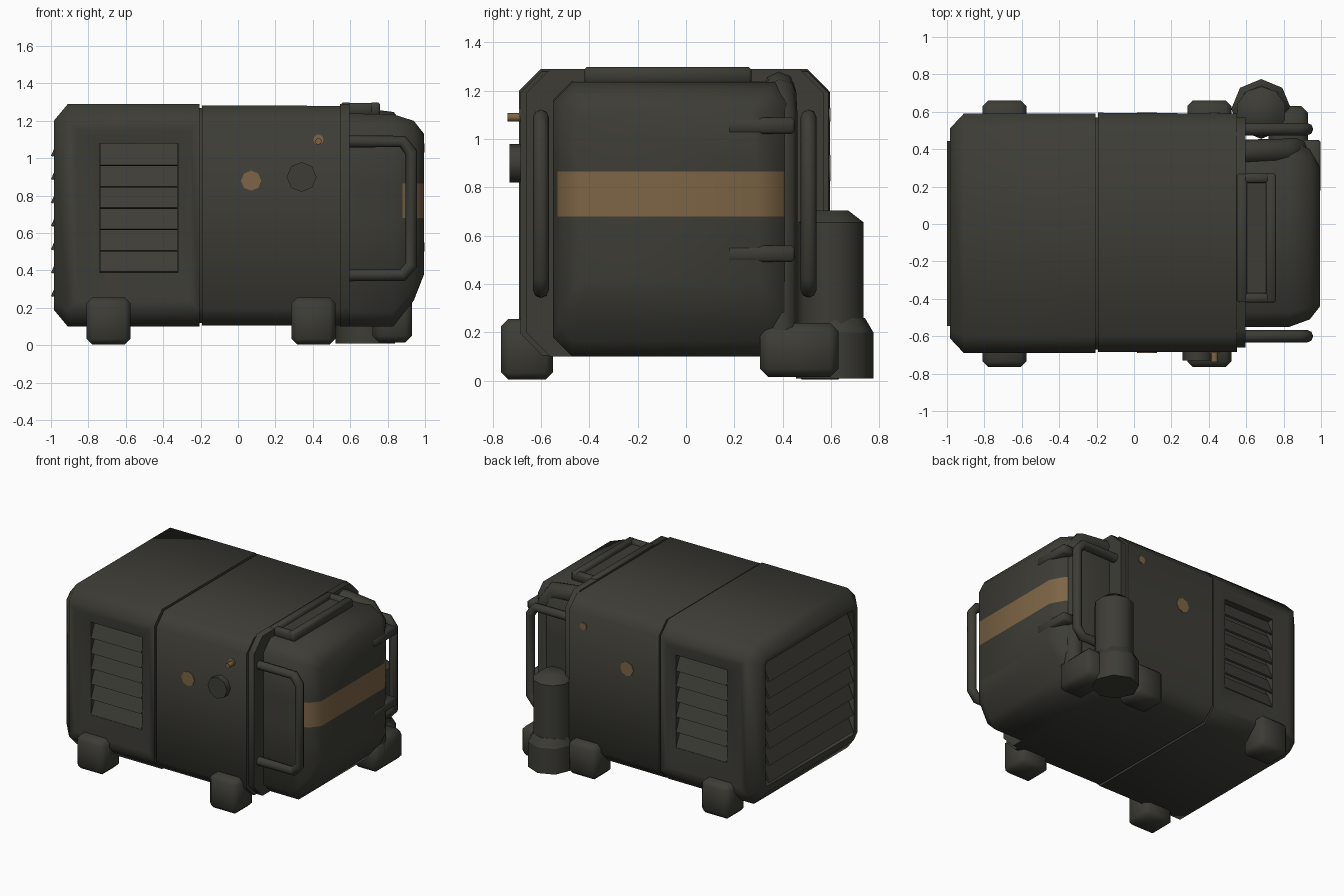
import bpy, bmesh, math
from mathutils import Matrix, Vector

if "Cube" in bpy.data.objects:
    bpy.data.objects.remove(bpy.data.objects["Cube"])

CY = -0.05  # centre line of the housing in y


def material(name, rgb):
    m = bpy.data.materials.new(name)
    m.diffuse_color = (*rgb, 1)
    m.use_nodes = True
    m.node_tree.nodes["Principled BSDF"].inputs["Base Color"].default_value = m.diffuse_color
    return m


OLIVE = material("dark olive", (0.047, 0.046, 0.037))
BROWN = material("worn brown", (0.205, 0.13, 0.06))


def finish(name, bm, mats=(OLIVE,), angle=55):
    bmesh.ops.recalc_face_normals(bm, faces=bm.faces)
    me = bpy.data.meshes.new(name)
    bm.to_mesh(me)
    bm.free()
    ob = bpy.data.objects.new(name, me)
    bpy.context.collection.objects.link(ob)
    for m in mats:
        me.materials.append(m)
    bpy.ops.object.select_all(action='DESELECT')
    ob.select_set(True)
    bpy.context.view_layer.objects.active = ob
    bpy.ops.object.shade_smooth_by_angle(angle=math.radians(angle))
    return ob


def loft(rings):
    """Chamfered rectangles (x, y0, y1, z0, z1, chamfer) joined along x."""
    bm = bmesh.new()
    loops = []
    for x, a, b, c, d, k in rings:
        pts = [(a + k, c), (b - k, c), (b, c + k), (b, d - k),
               (b - k, d), (a + k, d), (a, d - k), (a, c + k)]
        loops.append([bm.verts.new((x, y, z)) for y, z in pts])
    for p, q in zip(loops, loops[1:]):
        for i in range(8):
            bm.faces.new((p[i], p[(i + 1) % 8], q[(i + 1) % 8], q[i]))
    bm.faces.new(loops[0])
    bm.faces.new(loops[-1])
    bmesh.ops.recalc_face_normals(bm, faces=bm.faces)
    return bm


def box(name, x, y, z, bevel=0.0, rot=None, mat=OLIVE):
    bm = bmesh.new()
    bmesh.ops.create_cube(bm, size=1)
    bmesh.ops.scale(bm, vec=(x[1] - x[0], y[1] - y[0], z[1] - z[0]), verts=bm.verts)
    if bevel:
        bmesh.ops.bevel(bm, geom=bm.edges[:], offset=bevel, segments=1, affect='EDGES')
    if rot:
        bmesh.ops.rotate(bm, matrix=Matrix.Rotation(rot[0], 3, rot[1]), verts=bm.verts)
    bmesh.ops.translate(bm, vec=((x[0] + x[1]) / 2, (y[0] + y[1]) / 2, (z[0] + z[1]) / 2), verts=bm.verts)
    return finish(name, bm, (mat,), 50 if bevel else 30)


def cyl(name, centre, r, depth, axis='Z', sides=8, r2=None, mat=OLIVE):
    bm = bmesh.new()
    bmesh.ops.create_cone(bm, cap_ends=True, segments=sides, radius1=r,
                          radius2=r if r2 is None else r2, depth=depth)
    if axis == 'Y':
        bmesh.ops.rotate(bm, matrix=Matrix.Rotation(math.pi / 2, 3, 'X'), verts=bm.verts)
    bmesh.ops.translate(bm, vec=centre, verts=bm.verts)
    return finish(name, bm, (mat,), 50)


def tube(name, pts, r):
    cu = bpy.data.curves.new(name, 'CURVE')
    cu.dimensions = '3D'
    cu.bevel_depth, cu.bevel_resolution, cu.use_fill_caps = r, 2, True
    sp = cu.splines.new('POLY')
    sp.points.add(len(pts) - 1)
    for p, co in zip(sp.points, pts):
        p.co = (*co, 1)
    ob = bpy.data.objects.new(name, cu)
    bpy.context.collection.objects.link(ob)
    cu.materials.append(OLIVE)
    bpy.ops.object.select_all(action='DESELECT')
    ob.select_set(True)
    bpy.context.view_layer.objects.active = ob
    bpy.ops.object.convert(target='MESH')
    bpy.ops.object.shade_smooth_by_angle(angle=math.radians(55))


# Rear housing half, with side louvre recesses and an end grille recess
bm = loft([(-0.985, -0.61, 0.51, 0.19, 1.20, 0.04), (-0.91, -0.69, 0.59, 0.10, 1.29, 0.09),
           (-0.205, -0.69, 0.59, 0.10, 1.29, 0.09)])
sides = [f for f in bm.faces if abs(f.normal.y) > 0.99]
end = [f for f in bm.faces if f.normal.x < -0.99]
for f in sides:
    bmesh.ops.inset_individual(bm, faces=[f], thickness=0.07)
    bmesh.ops.inset_individual(bm, faces=[f], thickness=0.04)
    s = math.copysign(1, f.calc_center_median().y - CY)
    for v in f.verts:
        v.co = (-0.74 if v.co.x < -0.55 else -0.32, v.co.y - s * 0.015, 0.39 if v.co.z < 0.7 else 1.08)
    bmesh.ops.inset_individual(bm, faces=[f], thickness=0.001)
    for v in f.verts:
        v.co.y -= s * 0.07
for f in end:
    bmesh.ops.inset_individual(bm, faces=[f], thickness=0.045)
    bmesh.ops.inset_individual(bm, faces=[f], thickness=0.012)
    for v in f.verts:
        v.co.x += 0.05
finish("rear_housing", bm)

# Front housing half, flange and seam core
finish("front_housing", loft([(-0.193, -0.685, 0.595, 0.105, 1.283, 0.09),
                              (0.55, -0.685, 0.59, 0.105, 1.28, 0.09)]))
finish("seam_core", loft([(-0.25, -0.67, 0.57, 0.12, 1.27, 0.09), (-0.15, -0.67, 0.57, 0.12, 1.27, 0.09)]))
finish("end_flange", loft([(0.545, -0.66, 0.57, 0.10, 1.29, 0.1), (0.595, -0.66, 0.57, 0.10, 1.29, 0.1)]))

# End cap with the painted band cut into it
bm = loft([(0.56, -0.55, 0.45, 0.10, 1.24, 0.08), (0.83, -0.55, 0.45, 0.10, 1.235, 0.08),
           (0.94, -0.51, 0.40, 0.24, 1.20, 0.06), (0.995, -0.44, 0.30, 0.38, 1.13, 0.03)])
for co, no in (((0, 0, 0.68), (0, 0, 1)), ((0, 0, 0.865), (0, 0, 1)), ((0.88, 0, 0), (1, 0, 0))):
    bmesh.ops.bisect_plane(bm, geom=bm.verts[:] + bm.edges[:] + bm.faces[:], plane_co=co, plane_no=no)
for f in bm.faces:
    c = f.calc_center_median()
    f.material_index = int(0.68 < c.z < 0.865 and c.x > 0.88)
finish("end_cap", bm, (OLIVE, BROWN))

# Louvre slats on both sides and on the rear end
for s, y, name in ((-1, -0.645, "front"), (1, 0.545, "back")):
    for i in range(6):
        z = 0.45 + i * 0.114
        box(f"{name}_louvre_{i + 1}", (-0.737, -0.323), (y - 0.007, y + 0.007),
            (z - 0.065, z + 0.065), rot=(s * 0.42, 'X'))
for i in range(7):
    z = 0.32 + i * 0.125
    box(f"end_louvre_{i + 1}", (-0.974, -0.96), (-0.545, 0.445), (z - 0.065, z + 0.065), rot=(0.42, 'Y'))

# Feet
for x0 in (-0.81, 0.285):
    for y, side in (((-0.765, -0.55), "front"), ((0.45, 0.66), "back")):
        box(f"{side}_foot", (x0, x0 + 0.235), y, (0.005, 0.255), 0.03)

# Side handles
for y in (-0.60, 0.507):
    tube("side_handle", [(0.57, y, 1.09), (0.88, y, 1.09), (0.927, y, 1.03), (0.927, y, 0.43),
                         (0.88, y, 0.375), (0.57, y, 0.375)], 0.033)

# Top hatch: frame of four bars around a recessed plate
box("top_hatch_plate", (0.57, 0.74), (-0.40, 0.25), (1.22, 1.27))
for x in ((0.55, 0.605), (0.705, 0.76)):
    box("top_hatch_long_bar", x, (-0.42, 0.27), (1.23, 1.298), 0.01)
for y in ((-0.42, -0.37), (0.22, 0.27)):
    box("top_hatch_short_bar", (0.56, 0.75), y, (1.23, 1.296), 0.01)

# Canister, its foot, elbow block and riser pipe with brackets
cyl("canister", (0.68, 0.60, 0.37), 0.135, 0.57, sides=10)
cyl("canister_top", (0.68, 0.60, 0.68), 0.135, 0.05, sides=10, r2=0.07)
cyl("canister_base", (0.68, 0.615, 0.105), 0.16, 0.19, sides=8)
cyl("canister_base_top", (0.68, 0.615, 0.23), 0.16, 0.06, sides=8, r2=0.125)
box("elbow_block", (0.72, 0.93), (0.305, 0.63), (0.015, 0.24), 0.035)
tube("riser_pipe", [(0.865, 0.395, 0.15), (0.865, 0.395, 1.10), (0.80, 0.39, 1.19), (0.56, 0.385, 1.215)], 0.066)
for z in (0.525, 1.055):
    box("pipe_bracket", (0.90, 0.998), (0.17, 0.45), (z - 0.034, z + 0.034), 0.012)

# Dial, tap and painted spots
cyl("dial", (0.34, -0.705, 0.90), 0.08, 0.05, 'Y')
cyl("tap", (0.43, -0.71, 1.09), 0.018, 0.055, 'Y', mat=BROWN)
for y in (-0.686, 0.593):
    cyl("painted_spot", (0.07, y, 0.88), 0.054, 0.008, 'Y', mat=BROWN)
    cyl("small_painted_spot", (0.43, y, 1.10), 0.028, 0.008, 'Y', mat=BROWN)
